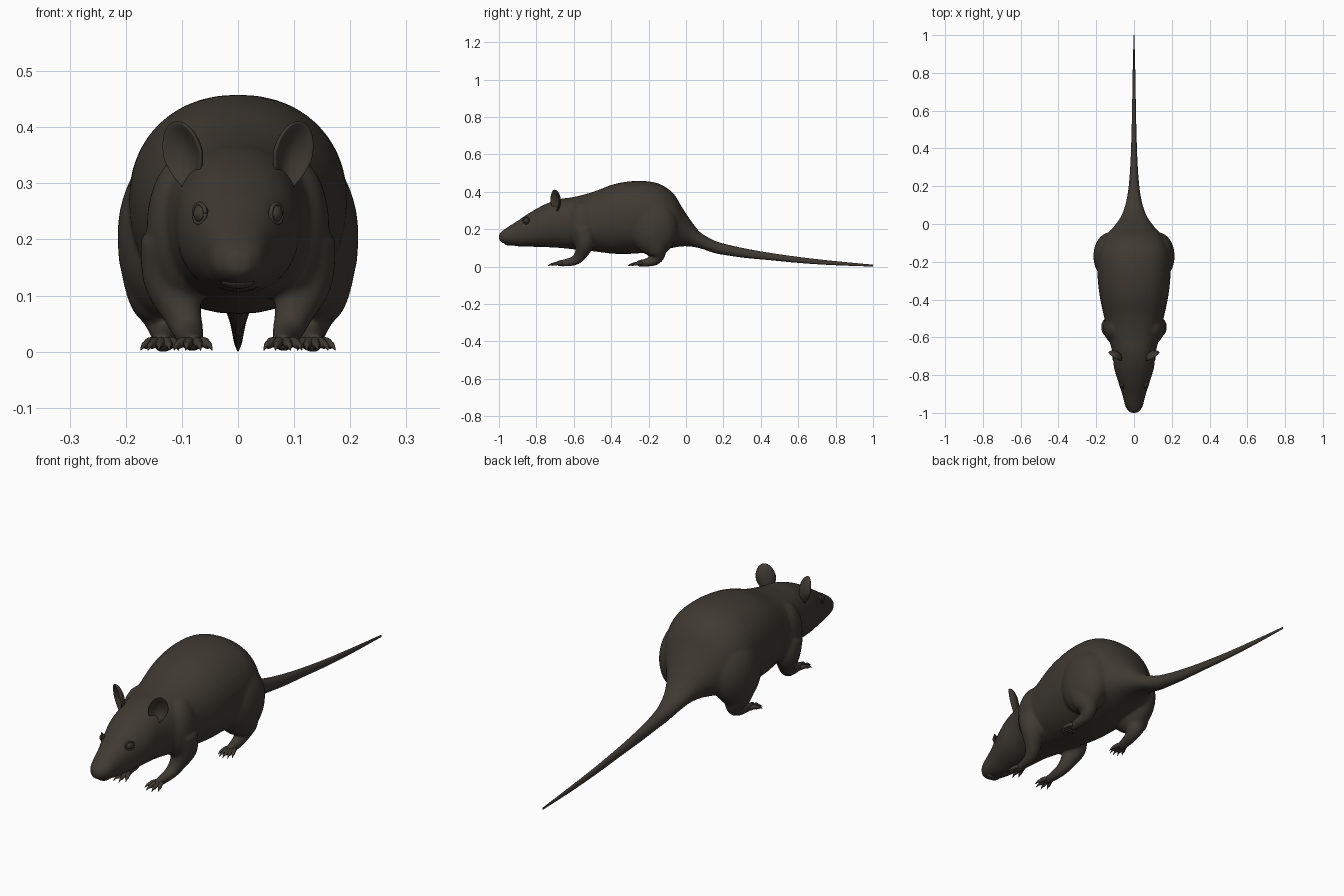
import bpy
import bmesh
import math
from mathutils import Vector, Matrix

cube = bpy.data.objects.get("Cube")
if cube:
    bpy.data.objects.remove(cube, do_unlink=True)

# Single fur colour
FUR = (0.05, 0.041, 0.032, 1)
fur = bpy.data.materials.new("dark brown fur")
fur.use_nodes = True
fur.diffuse_color = FUR
shader = fur.node_tree.nodes["Principled BSDF"]
shader.inputs["Base Color"].default_value = FUR
shader.inputs["Roughness"].default_value = 0.8


def finish(name, bm):
    bmesh.ops.recalc_face_normals(bm, faces=bm.faces)
    for f in bm.faces:
        f.smooth = True
    mesh = bpy.data.meshes.new(name)
    bm.to_mesh(mesh)
    bm.free()
    mesh.materials.append(fur)
    obj = bpy.data.objects.new(name, mesh)
    bpy.context.collection.objects.link(obj)
    return obj


def spline(rows, steps):
    """Smooth curve through rows of any width."""
    rows = [Vector(r) for r in rows]
    out = []
    for i in range(len(rows) - 1):
        a, b, c, d = (rows[max(0, min(len(rows) - 1, i + k))] for k in (-1, 0, 1, 2))
        for s in range(steps):
            t = s / steps
            out.append(0.5 * (2 * b + (c - a) * t + (2 * a - 5 * b + 4 * c - d) * t**2
                              + (3 * b - a - 3 * c + d) * t**3))
    return out + [rows[-1]]


def skin(bm, rings):
    loops = [[bm.verts.new(p) for p in ring] for ring in rings]
    n = len(loops[0])
    for p, q in zip(loops, loops[1:]):
        for i in range(n):
            j = (i + 1) % n
            bm.faces.new((p[i], p[j], q[j], q[i]))
    bm.faces.new(loops[0])
    bm.faces.new(loops[-1])


def trunk(bm, rows, sides, power):
    """Rows of y, bottom, top, half width."""
    rings = []
    for i, (y, low, high, w) in enumerate(map(tuple, spline(rows, 5))):
        ring = []
        for k in range(sides):
            a = math.tau * k / sides
            c, s = math.cos(a), math.sin(a)
            c = math.copysign(abs(c) ** power, c)
            s = math.copysign(abs(s) ** power, s)
            ring.append((w * c, y, (low + high) / 2 + (high - low) / 2 * s))
        rings.append(ring)
    skin(bm, rings)


def limb(bm, rows, side, sides=16, steps=5):
    """Rows of x, y, z, radius."""
    pts = spline(rows, steps)
    rings = []
    for i, p in enumerate(pts):
        ahead = (pts[min(i + 1, len(pts) - 1)] - pts[max(i - 1, 0)]).to_3d()
        u = ahead.cross(Vector((1, 0, 0))).normalized()
        v = ahead.cross(u).normalized()
        ring = []
        for k in range(sides):
            a = math.tau * k / sides
            q = p.to_3d() + max(p.w, 0.0008) * (u * math.cos(a) + v * math.sin(a))
            ring.append((q.x * side, q.y, q.z))
        rings.append(ring)
    skin(bm, rings)


def ball(bm, centre, radii, turn=None):
    m = Matrix.Translation(centre) @ (turn or Matrix()) @ Matrix.Diagonal((*radii, 1))
    return bmesh.ops.create_uvsphere(bm, u_segments=32, v_segments=20, radius=1, matrix=m)["verts"]


# Body, head, haunches and legs fused into one skin
bm = bmesh.new()
trunk(bm, [(-1, 0.14, 0.175, 0.018), (-0.97, 0.122, 0.2, 0.044), (-0.9, 0.108, 0.245, 0.063),
           (-0.84, 0.106, 0.285, 0.082), (-0.76, 0.104, 0.33, 0.106), (-0.68, 0.1, 0.36, 0.115),
           (-0.6, 0.092, 0.372, 0.135), (-0.5, 0.082, 0.398, 0.157), (-0.38, 0.068, 0.442, 0.182),
           (-0.26, 0.07, 0.458, 0.194), (-0.15, 0.085, 0.445, 0.19), (-0.07, 0.1, 0.393, 0.155),
           (-0.02, 0.108, 0.315, 0.112), (0.03, 0.106, 0.24, 0.075), (0.08, 0.096, 0.18, 0.053),
           (0.15, 0.073, 0.14, 0.035), (0.22, 0.06, 0.118, 0.026)], 40, 0.92)
for side in (1, -1):
    ball(bm, (0.128 * side, -0.17, 0.205), (0.087, 0.125, 0.15))
    ball(bm, (0.095 * side, -0.55, 0.22), (0.068, 0.085, 0.13))
    limb(bm, [(0.115, -0.55, 0.2, 0.06), (0.118, -0.54, 0.13, 0.052), (0.1, -0.56, 0.07, 0.036),
              (0.088, -0.59, 0.035, 0.027), (0.082, -0.64, 0.021, 0.021),
              (0.08, -0.69, 0.016, 0.016)], side)
    limb(bm, [(0.14, -0.18, 0.17, 0.075), (0.14, -0.16, 0.1, 0.058), (0.132, -0.15, 0.06, 0.039),
              (0.128, -0.17, 0.032, 0.028), (0.132, -0.21, 0.022, 0.023),
              (0.136, -0.26, 0.016, 0.017)], side)
body = finish("body", bm)
remesh = body.modifiers.new("fuse", "REMESH")
remesh.mode = "VOXEL"
remesh.voxel_size = 0.007
remesh.use_smooth_shade = True
soften = body.modifiers.new("soften", "SMOOTH")
soften.factor = 0.5
soften.iterations = 8

# Tail
bm = bmesh.new()
trunk(bm, [(0.06, 0.105, 0.19, 0.054), (0.15, 0.073, 0.139, 0.035), (0.22, 0.06, 0.118, 0.026),
           (0.32, 0.046, 0.096, 0.019), (0.45, 0.034, 0.073, 0.014), (0.62, 0.018, 0.049, 0.01),
           (0.8, 0.007, 0.029, 0.007), (1, 0, 0.01, 0.002)], 24, 1)
finish("tail", bm)

# Nose with nostril wings
bm = bmesh.new()
ball(bm, (0, -0.981, 0.158), (0.019, 0.019, 0.016))
for side in (1, -1):
    ball(bm, (0.014 * side, -0.977, 0.153), (0.01, 0.013, 0.011))
finish("nose", bm)

# Lower lip
bm = bmesh.new()
ball(bm, (0, -0.945, 0.125), (0.03, 0.025, 0.013))
finish("lower_lip", bm)

for side, word in ((1, "left"), (-1, "right")):
    # Eye and its lid ring
    bm = bmesh.new()
    turn = Matrix.Rotation(math.radians(55 * side), 4, "Z")
    centre = Vector((0.066 * side, -0.853, 0.246))
    ball(bm, centre, (0.016, 0.012, 0.016), turn)
    finish(word + "_eye", bm)
    bm = bmesh.new()
    rings = []
    for i in range(25):
        a = math.tau * i / 24
        ring = []
        for k in range(8):
            b = math.tau * k / 8
            r = 0.0175 + 0.004 * math.cos(b)
            local = Vector((r * math.cos(a), -0.003 + 0.004 * math.sin(b), r * math.sin(a)))
            ring.append(centre + turn @ local)
        rings.append(ring)
    skin(bm, rings)
    finish(word + "_eyelid", bm)

    # Cupped ear
    bm = bmesh.new()
    for v in ball(bm, (0, 0, 0), (1, 1, 1)):
        if v.co.y < 0:
            d = -v.co.y
            v.co.y = 0.6 * d * d - 0.6 * d * (1 - d)
        if v.co.z < 0:
            v.co.x *= 1 + 0.35 * v.co.z
    place = (Matrix.Translation((0.098 * side, -0.7, 0.348))
             @ Matrix.Rotation(math.radians(14 * side), 4, "Y")
             @ Matrix.Rotation(math.radians(35 * side), 4, "Z")
             @ Matrix.Diagonal((0.041, 0.026, 0.064, 1)))
    bm.transform(place)
    finish(word + "_ear", bm)

    # Clawed toes, fanned out from each foot
    for part, x, y, count, reach, splay in (("front", 0.08, -0.665, 4, 0.075, 0),
                                            ("hind", 0.135, -0.235, 5, 0.075, 5)):
        bm = bmesh.new()
        for i in range(count):
            off = i / (count - 1) - 0.5
            a = math.radians(off * 44 + splay)
            length = reach * (1 - 0.9 * off * off)
            rows = []
            for t, z, r in ((0, 0.016, 0.01), (0.35, 0.017, 0.009), (0.65, 0.012, 0.0075),
                            (0.78, 0.012, 0.005), (1, 0.003, 0.001)):
                rows.append((x + off * 0.024 + math.sin(a) * length * t,
                             y - math.cos(a) * length * t, z, r))
            limb(bm, rows, side, 10, 3)
        finish(word + "_" + part + "_toes", bm)
